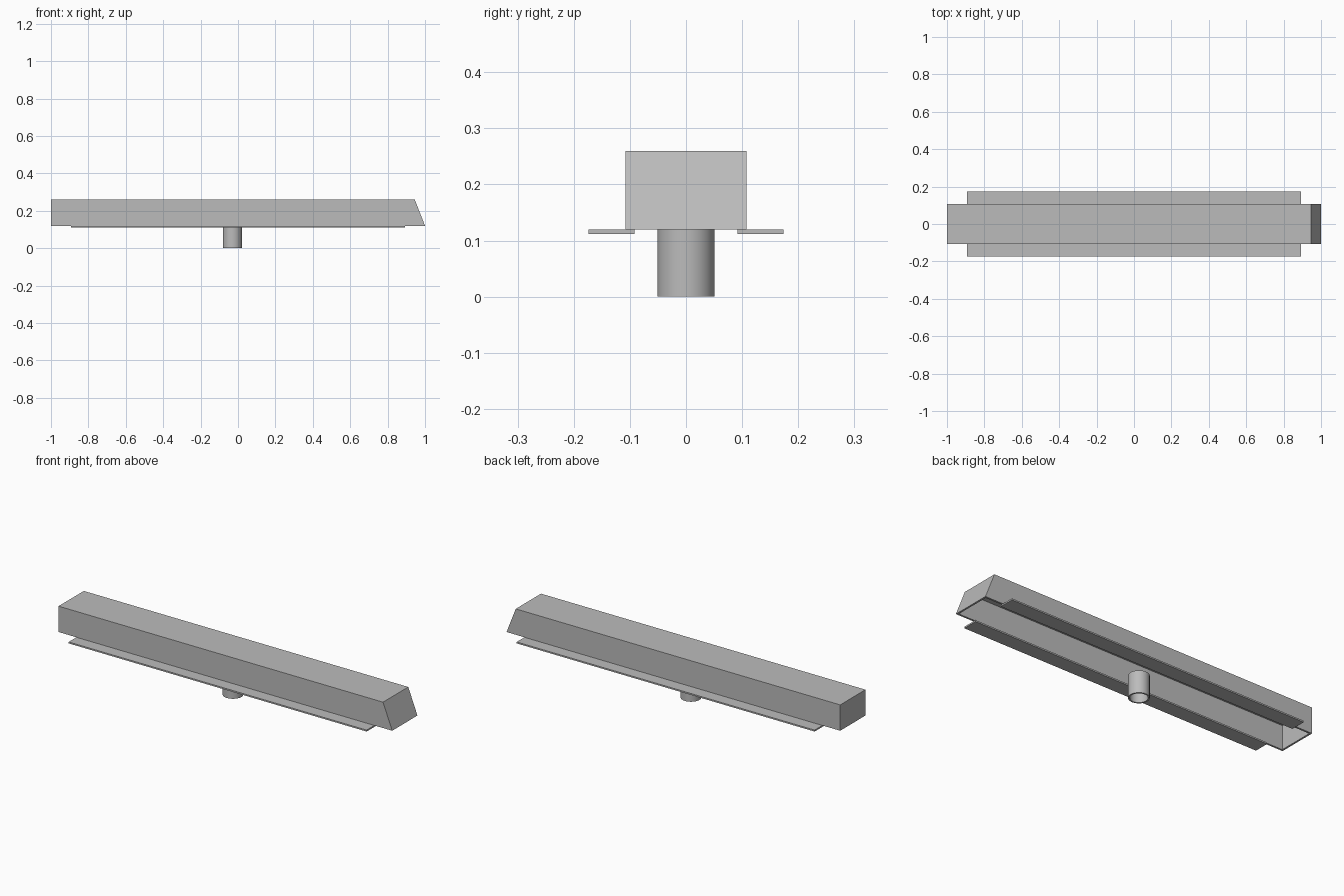
import bpy
import bmesh
from math import cos, sin, tau, radians

cube = bpy.data.objects.get("Cube")
if cube:
    bpy.data.objects.remove(cube, do_unlink=True)

grey = bpy.data.materials.new("plain grey")
grey.use_nodes = True
COLOUR = (0.5, 0.5, 0.5, 1)
grey.diffuse_color = COLOUR
grey.node_tree.nodes["Principled BSDF"].inputs["Base Color"].default_value = COLOUR


def loft(name, rings, closed=False, smooth=False):
    """Skin a series of rings; cap both ends, or join the last ring to the first."""
    bm = bmesh.new()
    loops = [[bm.verts.new(p) for p in ring] for ring in rings]
    pairs = list(zip(loops, loops[1:]))
    if closed:
        pairs.append((loops[-1], loops[0]))
    else:
        bm.faces.new(loops[0])
        bm.faces.new(loops[-1])
    n = len(loops[0])
    for a, b in pairs:
        for i in range(n):
            j = (i + 1) % n
            bm.faces.new((a[i], a[j], b[j], b[i]))
    bmesh.ops.recalc_face_normals(bm, faces=bm.faces)
    mesh = bpy.data.meshes.new(name)
    bm.to_mesh(mesh)
    bm.free()
    mesh.materials.append(grey)
    obj = bpy.data.objects.new(name, mesh)
    bpy.context.collection.objects.link(obj)
    if smooth:
        bpy.ops.object.select_all(action="DESELECT")
        obj.select_set(True)
        bpy.context.view_layer.objects.active = obj
        bpy.ops.object.shade_smooth_by_angle(angle=radians(40))
    return obj


def rectangle(x0, x1, y0, y1, z):
    return [(x0, y0, z), (x1, y0, z), (x1, y1, z), (x0, y1, z)]


def circle(x, radius, z, sides=48):
    return [(x + radius * cos(tau * i / sides), radius * sin(tau * i / sides), z)
            for i in range(sides)]


# Hollow housing, open underneath, with one sloping end
BOTTOM, TOP, HALF_WIDTH, WALL = 0.12, 0.26, 0.108, 0.01
SLOPE = 0.055 / (TOP - BOTTOM)


def housing_ring(z, inset):
    end = 1 - SLOPE * (z - BOTTOM) - inset
    w = HALF_WIDTH - inset
    return rectangle(-1 + inset, end, -w, w, z)


loft("housing", [housing_ring(TOP, 0), housing_ring(BOTTOM, 0),
                 housing_ring(BOTTOM, WALL), housing_ring(TOP - WALL, WALL)])

# Mounting flanges along both lower edges
for side, name in ((1, "back_flange"), (-1, "front_flange")):
    loft(name, [rectangle(-0.893, 0.893, side * 0.092, side * 0.174, z)
                for z in (0.112, BOTTOM)])

# Round pipe below the middle
PIPE_X, OUTER, INNER = -0.03, 0.051, 0.043
loft("pipe", [circle(PIPE_X, OUTER, 0), circle(PIPE_X, OUTER, BOTTOM),
              circle(PIPE_X, INNER, BOTTOM), circle(PIPE_X, INNER, 0)],
     closed=True, smooth=True)
